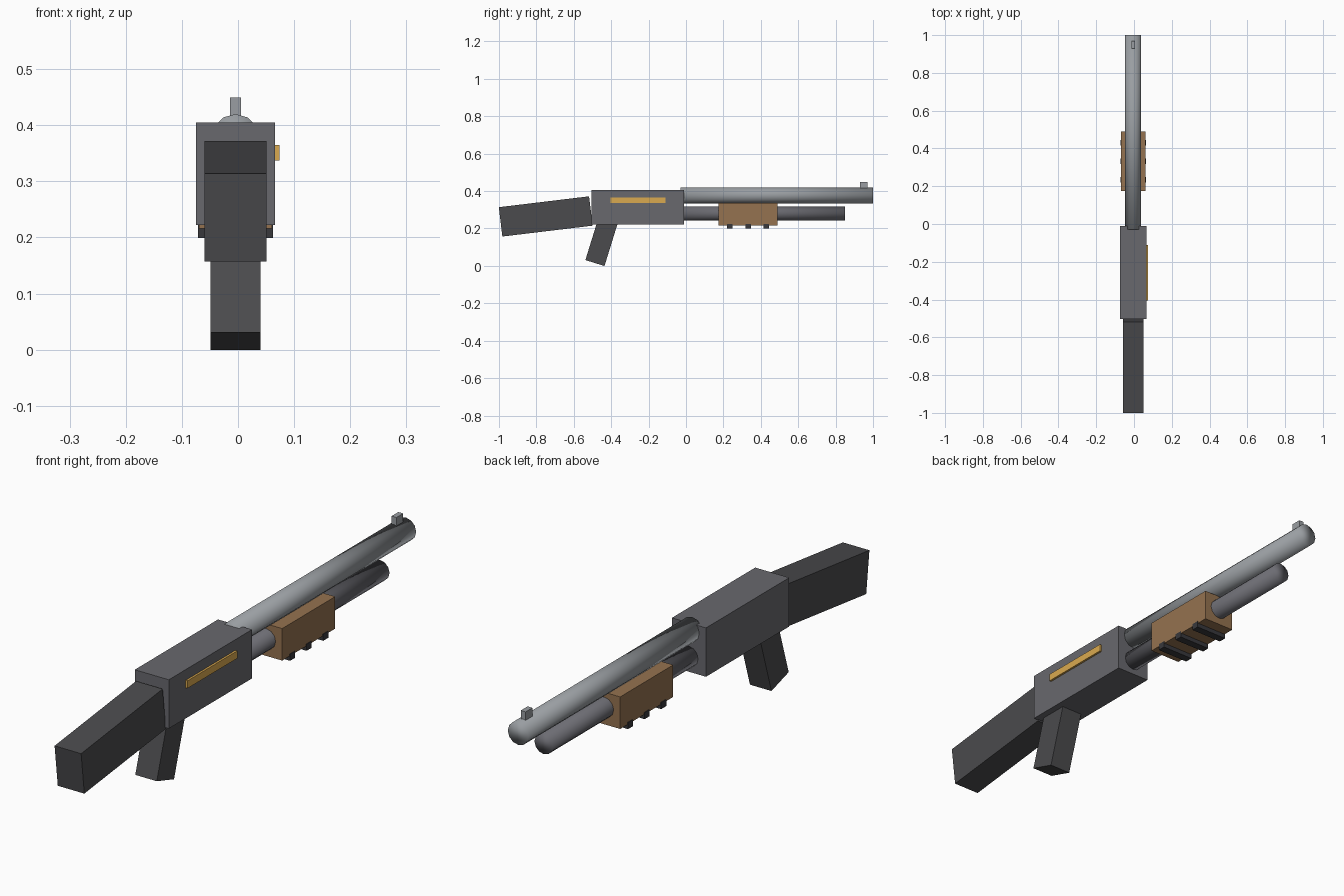
import bpy
from math import pi

if "Cube" in bpy.data.objects:
    bpy.data.objects.remove(bpy.data.objects["Cube"])

CX = -0.0045  # shared centre plane of the main parts


def material(name, r, g, b):
    m = bpy.data.materials.new(name)
    m.diffuse_color = (r, g, b, 1)
    m.use_nodes = True
    m.node_tree.nodes["Principled BSDF"].inputs["Base Color"].default_value = m.diffuse_color
    return m


gunmetal = material("gunmetal", 0.14, 0.14, 0.155)
dark = material("dark_polymer", 0.07, 0.07, 0.075)
black = material("black_rib", 0.04, 0.04, 0.045)
steel = material("steel", 0.32, 0.34, 0.36)
tube_steel = material("tube_steel", 0.15, 0.15, 0.17)
wood = material("wood", 0.30, 0.17, 0.08)
brass = material("brass", 0.70, 0.40, 0.08)


def box(name, center, size, mat, tilt=0.0):
    bpy.ops.mesh.primitive_cube_add(size=1, location=center, rotation=(tilt, 0, 0))
    ob = bpy.context.object
    ob.name = name
    ob.scale = size
    ob.data.materials.append(mat)
    return ob


def rod(name, y0, y1, z, radius, mat):
    bpy.ops.mesh.primitive_cylinder_add(
        vertices=12, radius=radius, depth=y1 - y0,
        location=(CX, (y0 + y1) / 2, z), rotation=(pi / 2, 0, 0))
    ob = bpy.context.object
    ob.name = name
    ob.data.materials.append(mat)
    bpy.ops.object.shade_smooth()
    return ob


# Receiver with side plate
box("receiver", (CX, -0.2575, 0.3135), (0.141, 0.493, 0.183), gunmetal)
box("side_plate", (0.066, -0.257, 0.351), (0.016, 0.294, 0.028), brass)

# Tilted stock and grip
box("stock", (CX, -0.75, 0.2645), (0.11, 0.486, 0.158), dark, 0.12)
box("grip", (CX, -0.4455, 0.149), (0.089, 0.107, 0.28), dark, -0.3)

# Barrel, magazine tube and front sight
rod("barrel", -0.03, 1.0, 0.377, 0.0428, steel)
rod("magazine_tube", -0.05, 0.849, 0.28, 0.038, tube_steel)
box("front_sight", (CX, 0.95, 0.429), (0.02, 0.04, 0.04), steel)

# Sliding fore-end with grip ribs
box("fore_end", (CX, 0.332, 0.276), (0.13, 0.314, 0.12), wood)
for i in range(3):
    box(f"fore_end_rib_{i + 1}", (CX, 0.234 + 0.098 * i, 0.2115),
        (0.134, 0.03, 0.025), black)
